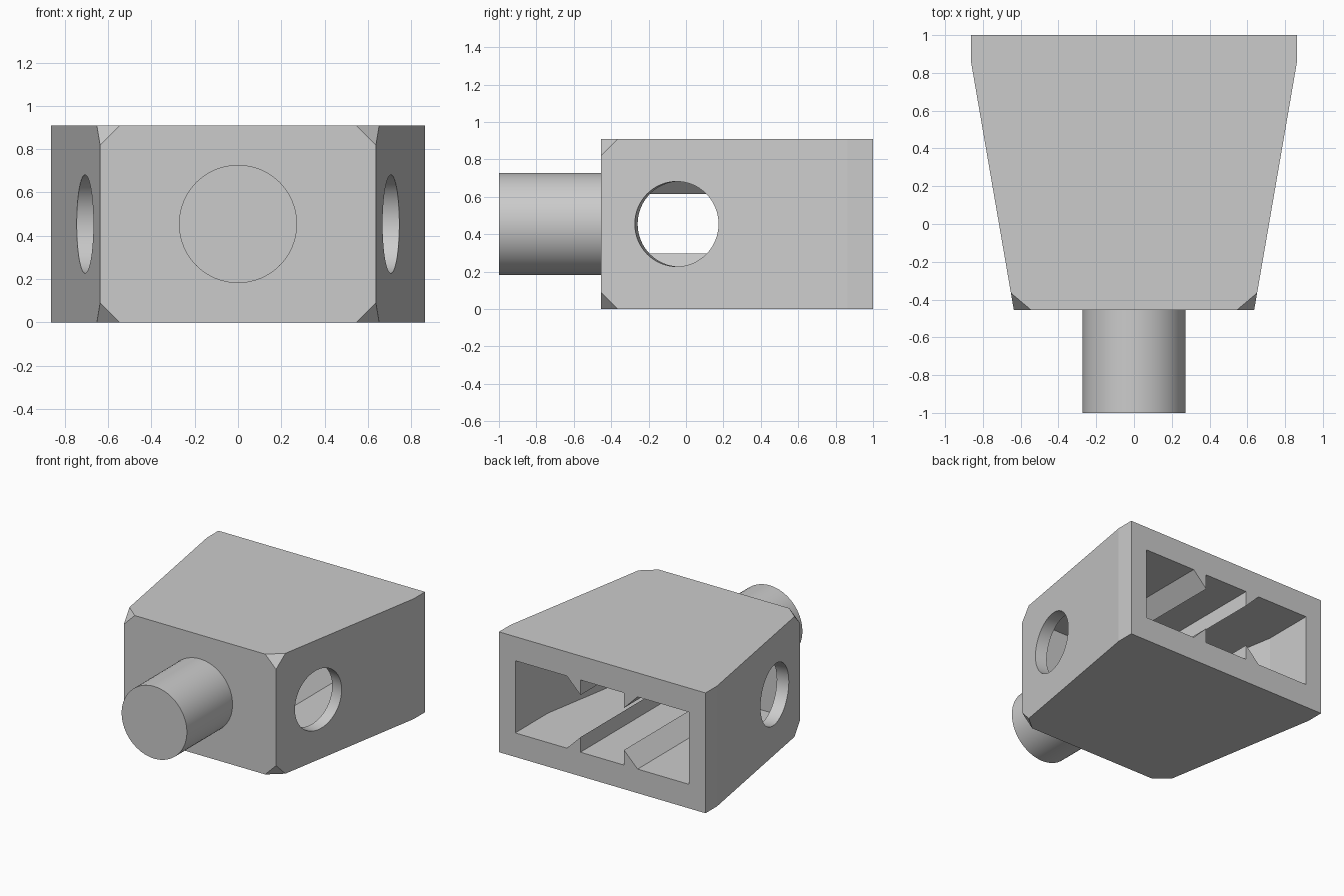
import bpy
import bmesh
from math import atan2
from mathutils import Matrix, Vector

old = bpy.data.objects.get("Cube")
if old:
    bpy.data.objects.remove(old, do_unlink=True)

U = 1 / 11           # design module
HEIGHT = 10 * U
MID = HEIGHT / 2
BACK, FRONT = 1.0, -5 * U
POCKET_END = -3 * U
TAPER = 2.5 / 14.5   # sideways slope of the flanks

grey = bpy.data.materials.new("light grey")
grey.use_nodes = True
grey.diffuse_color = (0.6, 0.6, 0.6, 1)
grey.node_tree.nodes["Principled BSDF"].inputs["Base Color"].default_value = (0.6, 0.6, 0.6, 1)


def finish(name, bm):
    bmesh.ops.recalc_face_normals(bm, faces=bm.faces)
    mesh = bpy.data.meshes.new(name)
    bm.to_mesh(mesh)
    bm.free()
    mesh.materials.append(grey)
    obj = bpy.data.objects.new(name, mesh)
    bpy.context.collection.objects.link(obj)
    return obj


def extrude(points, offset):
    """Solid made by sweeping a flat outline along an offset."""
    bm = bmesh.new()
    face = bm.faces.new([bm.verts.new(p) for p in points])
    out = bmesh.ops.extrude_face_region(bm, geom=[face], use_keep_orig=True)
    moved = [e for e in out["geom"] if isinstance(e, bmesh.types.BMVert)]
    bmesh.ops.translate(bm, verts=moved, vec=offset)
    return bm


def plan(half, z):
    """Symmetric plan outline from the points of its +x half."""
    return [(x, y, z) for x, y in half] + [(-x, y, z) for x, y in reversed(half)]


def cylinder(name, radius, length, matrix):
    bm = bmesh.new()
    bmesh.ops.create_cone(bm, cap_ends=True, segments=64, radius1=radius,
                          radius2=radius, depth=length, matrix=matrix)
    return finish(name, bm)


def activate(obj):
    bpy.ops.object.select_all(action='DESELECT')
    obj.select_set(True)
    bpy.context.view_layer.objects.active = obj


def cut(target, cutter):
    cutter.hide_render = True
    mod = target.modifiers.new("cut", 'BOOLEAN')
    mod.operation = 'DIFFERENCE'
    mod.solver = 'EXACT'
    mod.object = cutter
    activate(target)
    bpy.ops.object.modifier_apply(modifier=mod.name)
    bpy.data.objects.remove(cutter, do_unlink=True)


# Tapered housing with its four front corners clipped
outline = [(7 * U, FRONT), (9.5 * U, 9.5 * U), (9.5 * U, BACK)]
bm = extrude(plan(outline, 0), (0, 0, HEIGHT))
corners = [v for v in bm.verts if v.co.y < FRONT + 0.01]
bmesh.ops.bevel(bm, geom=corners, offset=U, segments=1, affect='VERTICES')
housing = finish("housing", bm)

# Pocket open at the back, narrowing with the flanks
wall = 1.015 * U
bend = 9.5 * U - (1.5 * U - wall) / TAPER
narrow = 8 * U - (bend - POCKET_END) * TAPER
pocket = [(narrow, POCKET_END), (8 * U, bend), (8 * U, BACK + U)]
cut(housing, finish("pocket_cutter", extrude(plan(pocket, 2 * U), (0, 0, 6 * U))))

# Round side holes, square to the flanks
hole_y = -0.05
hole_x = 7 * U + (hole_y - FRONT) * TAPER
for side in (1, -1):
    axis = Vector((side, -TAPER, 0)).normalized()
    turn = axis.to_track_quat('Z', 'Y').to_matrix().to_4x4()
    place = Matrix.Translation((side * hole_x, hole_y, MID))
    cut(housing, cylinder("hole_cutter", 2.5 * U, 4 * U, place @ turn))
activate(housing)
bpy.ops.object.shade_smooth_by_angle(angle=0.15)

# Barbed rails along the pocket ceiling and floor
for side, across in ((1, "left"), (-1, "right")):
    for up, level in ((1, "upper"), (-1, "lower")):
        base, tip = MID + up * 3 * U, MID + up * 1.75 * U
        profile = [(side * 2 * U, POCKET_END, base),
                   (side * 2 * U, POCKET_END, tip),
                   (side * 3.25 * U, POCKET_END, base)]
        finish(f"{level}_{across}_rail", extrude(profile, (0, BACK - POCKET_END, 0)))

# Round peg on the front
peg_turn = Matrix.Rotation(atan2(1, 0), 4, 'X')
peg = cylinder("front_peg", 3 * U, FRONT + 1,
               Matrix.Translation((0, (FRONT - 1) / 2, MID)) @ peg_turn)
activate(peg)
bpy.ops.object.shade_smooth_by_angle()
